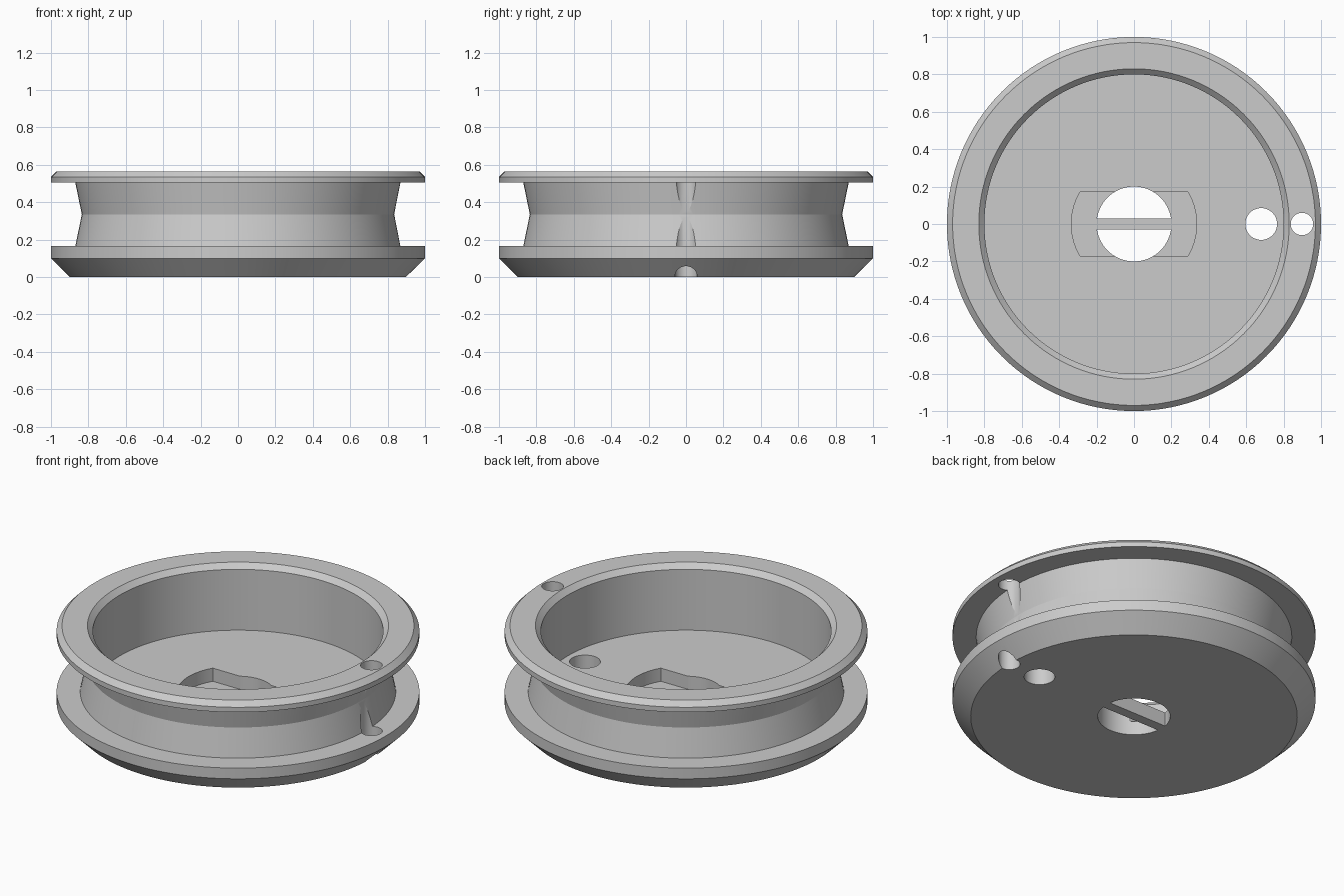
import bpy, bmesh, math

if "Cube" in bpy.data.objects:
    bpy.data.objects.remove(bpy.data.objects["Cube"])

SEGMENTS = 128

grey = bpy.data.materials.new("light_grey")
grey.diffuse_color = (0.6, 0.6, 0.6, 1)
grey.use_nodes = True
grey.node_tree.nodes["Principled BSDF"].inputs["Base Color"].default_value = grey.diffuse_color


def make_object(name, bm):
    bmesh.ops.recalc_face_normals(bm, faces=bm.faces)
    mesh = bpy.data.meshes.new(name)
    bm.to_mesh(mesh)
    bm.free()
    mesh.materials.append(grey)
    obj = bpy.data.objects.new(name, mesh)
    bpy.context.collection.objects.link(obj)
    return obj


def lathe(name, profile):
    """Revolve (radius, z) points around z and cap both ends."""
    bm = bmesh.new()
    rings = []
    for r, z in profile:
        rings.append([bm.verts.new((r * math.cos(2 * math.pi * i / SEGMENTS),
                                    r * math.sin(2 * math.pi * i / SEGMENTS), z))
                      for i in range(SEGMENTS)])
    for a, b in zip(rings, rings[1:]):
        for i in range(SEGMENTS):
            j = (i + 1) % SEGMENTS
            bm.faces.new((a[i], a[j], b[j], b[i]))
    bm.faces.new(rings[0])
    bm.faces.new(rings[-1])
    return make_object(name, bm)


def prism(name, outline, z0, z1):
    """Extrude a flat outline from z0 to z1."""
    bm = bmesh.new()
    face = bm.faces.new([bm.verts.new((x, y, z0)) for x, y in outline])
    top = bmesh.ops.extrude_face_region(bm, geom=[face])["geom"]
    verts = [g for g in top if isinstance(g, bmesh.types.BMVert)]
    bmesh.ops.translate(bm, verts=verts, vec=(0, 0, z1 - z0))
    return make_object(name, bm)


def arc(cx, r, start, end, steps):
    return [(cx + r * math.cos(start + (end - start) * i / steps),
             r * math.sin(start + (end - start) * i / steps))
            for i in range(steps + 1)]


def circle(cx, r, steps=48):
    return arc(cx, r, 0, 2 * math.pi, steps)[:-1]


# Spool body: bevelled flanges, pinched groove, open cup inside
spool = lathe("spool_body", [
    (0.90, 0.0), (1.0, 0.10), (1.0, 0.165), (0.87, 0.165), (0.835, 0.335),
    (0.87, 0.505), (1.0, 0.505), (1.0, 0.535), (0.97, 0.565),
    (0.83, 0.565), (0.80, 0.535), (0.80, 0.165)])

# Slot recess: a circle clipped by two flat sides
a = math.asin(0.17 / 0.335)
recess = arc(0, 0.335, -a, a, 16) + arc(0, 0.335, math.pi - a, math.pi + a, 16)

# Half-round centre openings, leaving a cross bar between them
b = math.asin(0.03 / 0.20)
cutters = [
    prism("recess_cutter", recess, 0.085, 0.30),
    prism("back_opening_cutter", arc(0, 0.20, b, math.pi - b, 32), -0.1, 0.30),
    prism("front_opening_cutter", arc(0, 0.20, math.pi + b, 2 * math.pi - b, 32), -0.1, 0.30),
    prism("floor_hole_cutter", circle(0.68, 0.085), -0.1, 0.30),
    prism("flange_hole_cutter", circle(0.898, 0.06), -0.1, 0.70),
]

bpy.context.view_layer.objects.active = spool
spool.select_set(True)
for cutter in cutters:
    cutter.hide_render = True
    mod = spool.modifiers.new(cutter.name, 'BOOLEAN')
    mod.operation = 'DIFFERENCE'
    mod.solver = 'EXACT'
    mod.object = cutter
    bpy.ops.object.modifier_apply(modifier=mod.name)
    bpy.data.objects.remove(cutter)

# Smooth round walls, crisp edges
bpy.ops.object.shade_smooth_by_angle(angle=math.radians(20))
